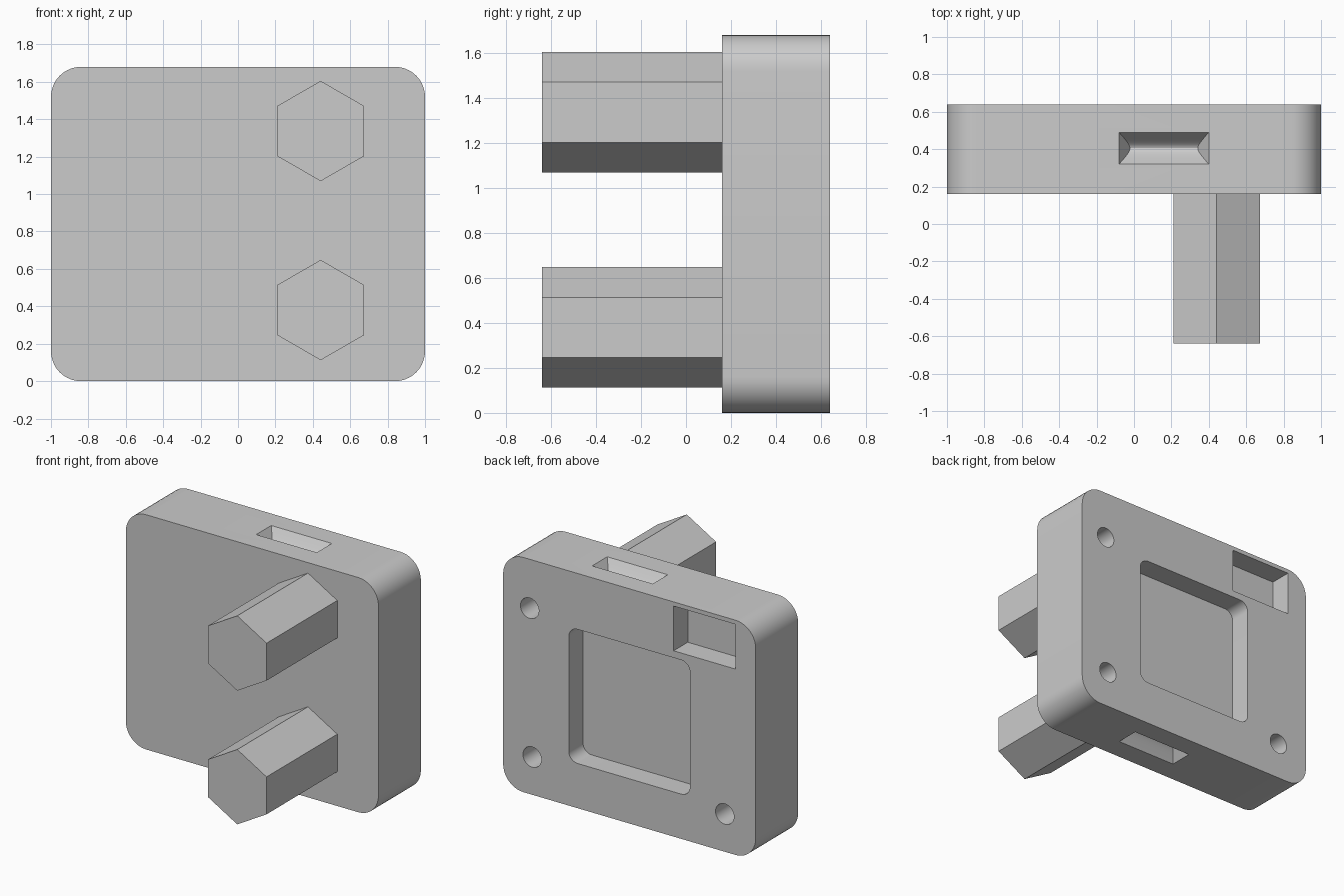
import bpy, bmesh, math
from mathutils import Vector

if "Cube" in bpy.data.objects:
    bpy.data.objects.remove(bpy.data.objects["Cube"], do_unlink=True)

grey = bpy.data.materials.new("light_grey")
grey.use_nodes = True
COLOUR = (0.6, 0.6, 0.6, 1)
grey.diffuse_color = COLOUR
grey.node_tree.nodes["Principled BSDF"].inputs["Base Color"].default_value = COLOUR

FRONT, BACK, HEIGHT = 0.16, 0.64, 1.68


def loft(name, start, end):
    """Closed solid between two matching outlines."""
    bm = bmesh.new()
    a = [bm.verts.new(p) for p in start]
    b = [bm.verts.new(p) for p in end]
    bm.faces.new(a)
    bm.faces.new(b[::-1])
    for i in range(len(a)):
        j = (i + 1) % len(a)
        bm.faces.new((a[i], a[j], b[j], b[i]))
    bmesh.ops.recalc_face_normals(bm, faces=bm.faces)
    mesh = bpy.data.meshes.new(name)
    bm.to_mesh(mesh)
    bm.free()
    mesh.materials.append(grey)
    ob = bpy.data.objects.new(name, mesh)
    bpy.context.collection.objects.link(ob)
    return ob


def prism(name, outline, y0, y1):
    return loft(name, [(x, y0, z) for x, z in outline], [(x, y1, z) for x, z in outline])


def polygon(cx, cz, r, sides):
    return [(cx + r * math.sin(math.tau * i / sides), cz + r * math.cos(math.tau * i / sides))
            for i in range(sides)]


def rounded_rect(x0, x1, z0, z1, r, steps=10):
    corners = [(x1 - r, z1 - r), (x0 + r, z1 - r), (x0 + r, z0 + r), (x1 - r, z0 + r)]
    points = []
    for k, (cx, cz) in enumerate(corners):
        for i in range(steps + 1):
            a = math.pi / 2 * (k + i / steps)
            points.append((cx + r * math.cos(a), cz + r * math.sin(a)))
    return points


def finger_scoop(name, top):
    """Round-bottomed V groove with sloping ends, in the top or bottom edge."""
    half, depth, slope, lip = 0.085, 0.09, 0.65, 0.02
    section = []
    for i in range(17):
        t = -1 + i / 8
        # hyperbola: straight sides, rounded floor
        d = (math.sqrt(1.1) - math.sqrt(t * t + 0.1)) / (math.sqrt(1.1) - math.sqrt(0.1))
        section.append((0.405 + half * t, depth * d))
    section = [(section[0][0] - lip, -lip)] + section + [(section[-1][0] + lip, -lip)]
    level = (lambda d: HEIGHT - d) if top else (lambda d: d)
    return loft(name, [(-0.08 + slope * d, y, level(d)) for y, d in section],
                [(0.40 - slope * d, y, level(d)) for y, d in section])


# Main housing
body = prism("housing", rounded_rect(-1, 1, 0, HEIGHT, 0.16), FRONT, BACK)

# Recesses in the back, screw holes and finger scoops
out = BACK + 0.05
cutters = [
    prism("square_recess", rounded_rect(-0.48, 0.48, 0.32, 1.28, 0.07), BACK - 0.16, out),
    prism("connector_recess", [(-0.84, 1.33), (-0.35, 1.33), (-0.35, 1.65), (-0.84, 1.65)],
          BACK - 0.16, out),
    finger_scoop("top_scoop", True),
    finger_scoop("bottom_scoop", False),
]
for x, z in ((0.79, 1.33), (0.77, 0.27), (-0.755, 0.27)):
    cutters.append(prism("screw_hole", polygon(x, z, 0.073, 32), BACK - 0.32, out))

bpy.context.view_layer.objects.active = body
for cutter in cutters:
    cutter.hide_render = True
    mod = body.modifiers.new(cutter.name, "BOOLEAN")
    mod.operation, mod.solver, mod.object = "DIFFERENCE", "EXACT", cutter
    bpy.ops.object.modifier_apply(modifier=mod.name)
    bpy.data.objects.remove(cutter, do_unlink=True)

bpy.ops.object.select_all(action="DESELECT")
body.select_set(True)
bpy.ops.object.shade_smooth_by_angle(angle=math.radians(30))

# Hexagonal prongs on the front
for name, z in (("lower_prong", 0.38), ("upper_prong", 1.337)):
    prism(name, polygon(0.442, z, 0.268, 6), -BACK, FRONT + 0.02)
